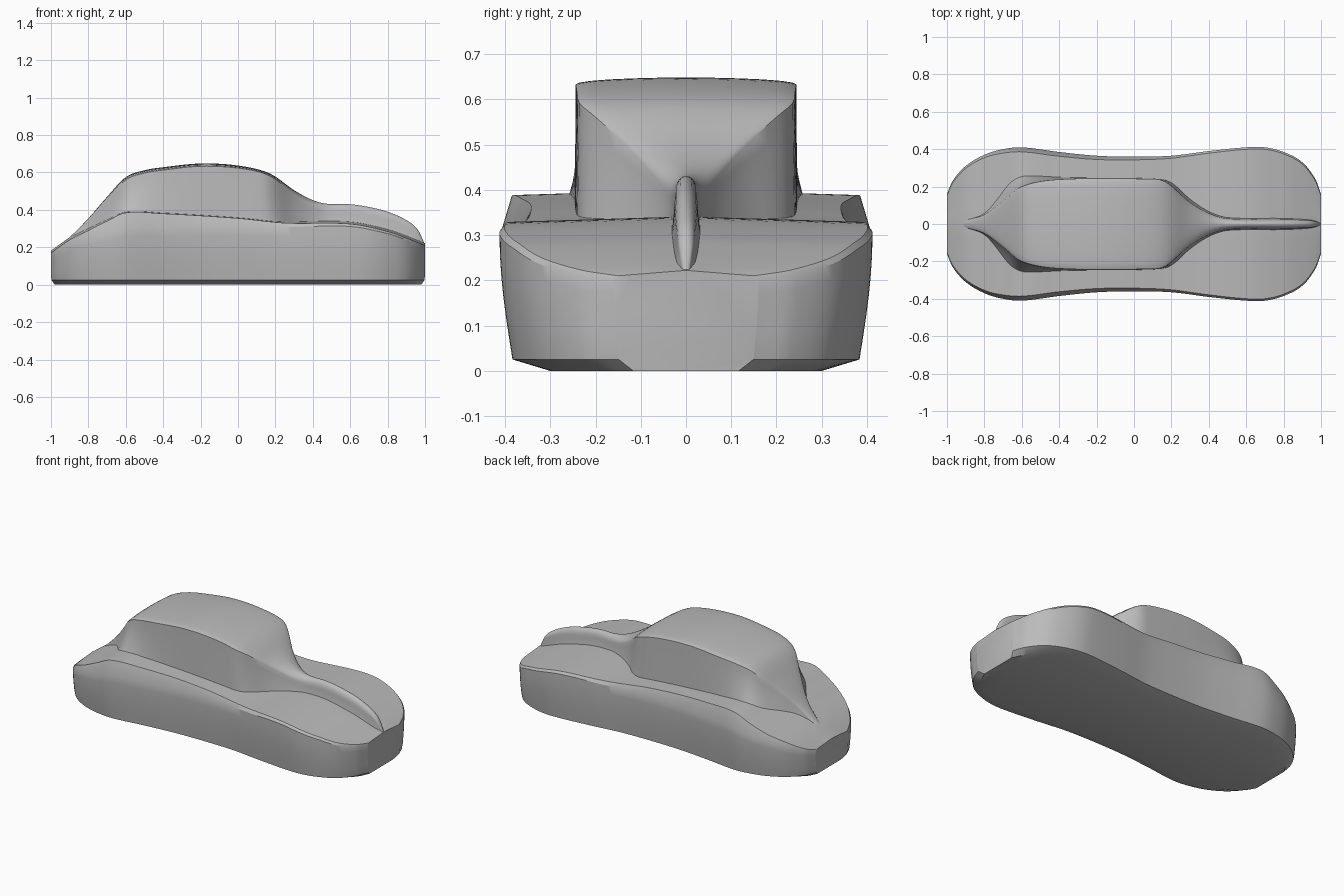
import bpy
import bmesh
import math

default_cube = bpy.data.objects.get("Cube")
if default_cube:
    bpy.data.objects.remove(default_cube, do_unlink=True)

grey = bpy.data.materials.new("plain grey")
grey.use_nodes = True
grey_value = (0.5, 0.5, 0.5, 1.0)
grey.diffuse_color = grey_value
grey.node_tree.nodes["Principled BSDF"].inputs["Base Color"].default_value = grey_value


def curve(points):
    """Return a smooth function passing through (x, value) points."""
    def slope(i):
        before, after = points[max(i - 1, 0)], points[min(i + 1, len(points) - 1)]
        return (after[1] - before[1]) / (after[0] - before[0])

    def evaluate(x):
        i = 0
        while i < len(points) - 2 and x > points[i + 1][0]:
            i += 1
        (start, low), (end, high) = points[i], points[i + 1]
        span = end - start
        t = min(max((x - start) / span, 0), 1)
        ease = t * t * (3 - 2 * t)
        return (low + (high - low) * ease
                + span * t * (1 - t) * ((1 - t) * slope(i) - t * slope(i + 1)))
    return evaluate


def loft(name, section, stations):
    """Skin mirrored half sections (bottom centre to top centre) along x."""
    bm = bmesh.new()
    rings = []
    for x in stations:
        half = section(x)
        full = half + [(px, -py, pz) for px, py, pz in reversed(half[1:-1])]
        rings.append([bm.verts.new(p) for p in full])
    for first, second in zip(rings, rings[1:]):
        count = len(first)
        for k in range(count):
            n = (k + 1) % count
            bm.faces.new((first[k], first[n], second[n], second[k]))
    bm.faces.new(rings[0])
    bm.faces.new(rings[-1])
    bmesh.ops.recalc_face_normals(bm, faces=bm.faces)
    mesh = bpy.data.meshes.new(name)
    bm.to_mesh(mesh)
    bm.free()
    mesh.materials.append(grey)
    obj = bpy.data.objects.new(name, mesh)
    bpy.context.collection.objects.link(obj)
    bpy.ops.object.select_all(action="DESELECT")
    obj.select_set(True)
    bpy.context.view_layer.objects.active = obj
    bpy.ops.object.shade_smooth_by_angle(angle=math.radians(30))
    return obj


# Lower body: plan outline, shoulder height and shoulder chamfer depth
body_width = curve([(-1, .16), (-.97, .23), (-.9, .31), (-.8, .37), (-.7, .4),
                    (-.6, .41), (-.4, .385), (-.2, .365), (0, .36), (.2, .365),
                    (.4, .39), (.6, .41), (.7, .41), (.8, .385), (.9, .33),
                    (.97, .24), (1, .16)])
shoulder = curve([(-1, .17), (-.9, .24), (-.8, .29), (-.7, .34), (-.6, .385),
                  (-.4, .38), (0, .355), (.25, .33), (.6, .325), (.8, .285),
                  (.9, .25), (1, .21)])
chamfer = curve([(-1, .01), (-.8, .04), (-.6, .08), (0, .045), (.3, .02), (1, .01)])


def body_section(x):
    w, top, drop = body_width(x), shoulder(x), chamfer(x)
    side = top - drop
    half = [(x * .98, 0, 0), (x * .98, w * .73, 0), (x * .997, w * .93, .025)]
    # Gently bulging flank
    for step in range(1, 7):
        t = step / 6
        half.append((x, w * (.93 + .07 * math.sin(t * math.pi / 2)),
                     .025 + (side - .025) * t))
    edge = w - .008 - drop * .2
    half += [(x, edge, top)]
    half += [(x, edge * f, top + .012 * (1 - f)) for f in (.75, .5, .25, 0)]
    return half


# Cabin flowing into a slim nose ridge and a tapering tail
roof = curve([(-1, .18), (-.9, .255), (-.8, .355), (-.7, .47), (-.6, .575),
              (-.5, .612), (-.4, .628), (-.2, .648), (0, .637), (.17, .595),
              (.3, .505), (.4, .452), (.48, .432), (.6, .43), (.7, .415),
              (.8, .39), (.9, .345), (.96, .295), (1, .215)])
cabin_base = curve([(-1, .008), (-.9, .028), (-.8, .07), (-.73, .16), (-.67, .24),
                    (-.6, .27), (-.5, .263), (-.4, .253), (-.2, .247), (.1, .243),
                    (.2, .225), (.3, .14), (.4, .075), (.5, .042), (.8, .037),
                    (.95, .025), (1, .008)])
cabin_top = curve([(-1, .006), (-.9, .022), (-.8, .05), (-.7, .12), (-.6, .2),
                   (-.4, .238), (.1, .24), (.17, .225), (.3, .115), (.4, .058),
                   (.5, .03), (.8, .025), (.95, .018), (1, .006)])
crown = curve([(-1, .01), (-.6, .015), (-.1, .015), (.2, .015), (.5, .045),
               (.85, .04), (1, .01)])


def cabin_section(x):
    base, top, height = cabin_base(x), cabin_top(x), roof(x)
    foot = shoulder(x) - .03
    edge = max(height - crown(x), foot + .005)
    half = [(x, 0, foot), (x, base, foot)]
    # Wall with a concave flare at its foot
    for step in range(1, 7):
        t = step / 6
        half.append((x, top + (base - top) * (1 - t) ** 1.5, foot + (edge - foot) * t))
    # Arched roof
    for step in range(1, 7):
        angle = step / 6 * math.pi / 2
        half.append((x, top * math.cos(angle), edge + (height - edge) * math.sin(angle)))
    return half


# Stations packed more closely towards the rounded ends
count = 110
stations = [-math.cos(math.pi * i / count) for i in range(count + 1)]
loft("lower_body", body_section, stations)
loft("cabin_and_ridge", cabin_section, stations)
